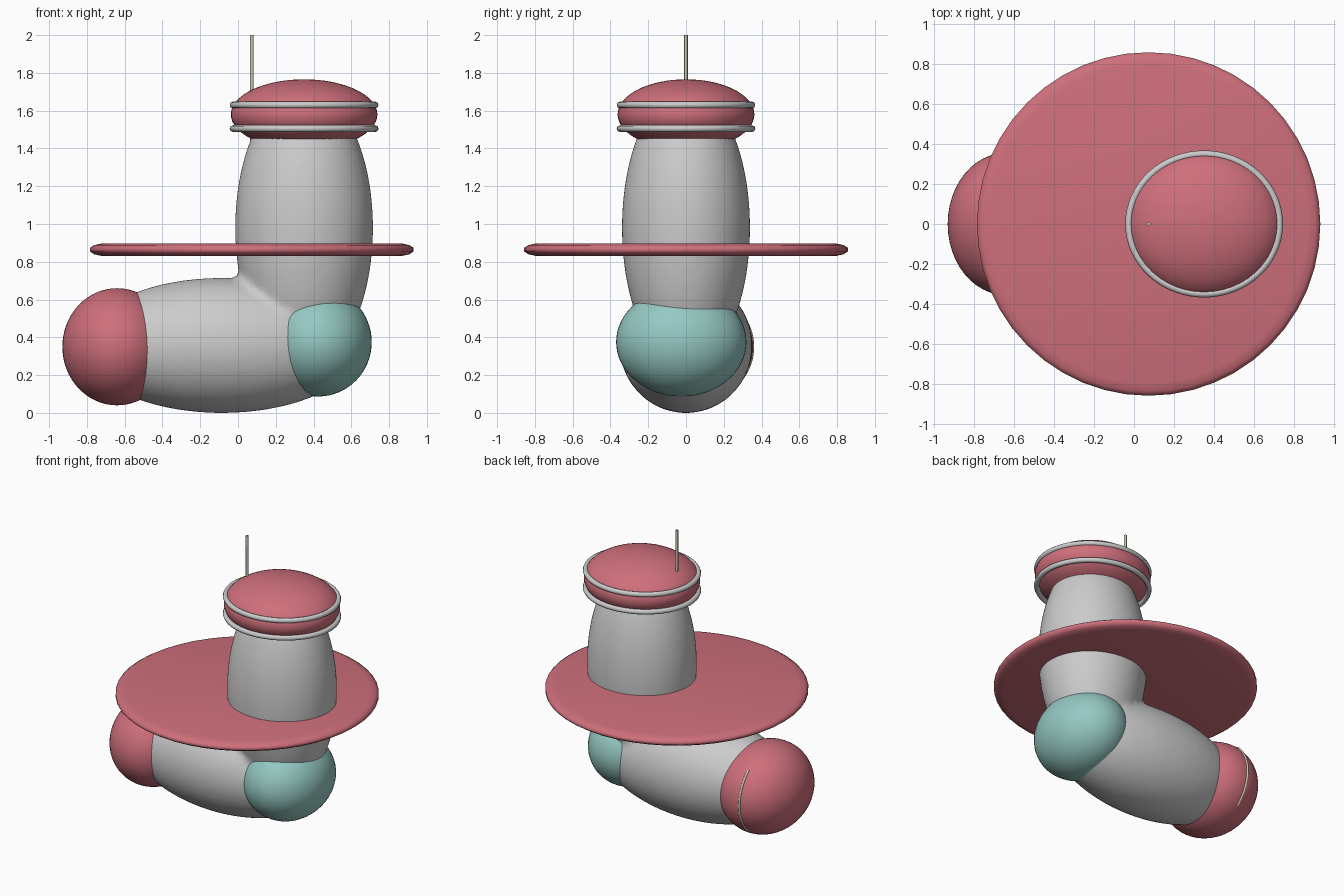
import bpy, bmesh, math
from mathutils import Matrix

if "Cube" in bpy.data.objects:
    bpy.data.objects.remove(bpy.data.objects["Cube"])


def material(name, rgb):
    m = bpy.data.materials.new(name)
    m.diffuse_color = (*rgb, 1)
    m.use_nodes = True
    m.node_tree.nodes["Principled BSDF"].inputs["Base Color"].default_value = m.diffuse_color
    return m


RED = material("red", (0.62, 0.16, 0.20))
TEAL = material("teal", (0.30, 0.58, 0.54))
BEIGE = material("beige", (0.60, 0.56, 0.44))


def finish(bm, name, mat=None, smooth=True):
    bmesh.ops.recalc_face_normals(bm, faces=bm.faces)
    me = bpy.data.meshes.new(name)
    bm.to_mesh(me)
    bm.free()
    for p in me.polygons:
        p.use_smooth = smooth
    ob = bpy.data.objects.new(name, me)
    bpy.context.collection.objects.link(ob)
    if mat:
        me.materials.append(mat)
    return ob


def add_ellipsoid(bm, centre, radii):
    bmesh.ops.create_uvsphere(bm, u_segments=48, v_segments=32, radius=1,
                              matrix=Matrix.Translation(centre) @ Matrix.Diagonal((*radii, 1)))


def ellipsoid(name, centre, radii, mat):
    bm = bmesh.new()
    add_ellipsoid(bm, centre, radii)
    return finish(bm, name, mat)


def tube(name, points, radius, mat=None, cyclic=False):
    cu = bpy.data.curves.new(name, 'CURVE')
    cu.dimensions = '3D'
    cu.bevel_depth = radius
    cu.bevel_resolution = 2
    cu.use_fill_caps = True
    sp = cu.splines.new('POLY')
    sp.points.add(len(points) - 1)
    for p, co in zip(sp.points, points):
        p.co = (*co, 1)
    sp.use_cyclic_u = cyclic
    sp.use_smooth = True
    ob = bpy.data.objects.new(name, cu)
    bpy.context.collection.objects.link(ob)
    if mat:
        cu.materials.append(mat)
    return ob


# Leg and foot fused into one soft body
bm = bmesh.new()
add_ellipsoid(bm, (0.35, 0, 0.98), (0.366, 0.34, 0.74))
add_ellipsoid(bm, (-0.085, 0, 0.357), (0.74, 0.352, 0.358))
body = finish(bm, "sock_body")
rm = body.modifiers.new("fuse", 'REMESH')
rm.mode = 'VOXEL'
rm.voxel_size = 0.02
rm.use_smooth_shade = True
sm = body.modifiers.new("soften", 'SMOOTH')
sm.factor = 0.5
sm.iterations = 10

# Toe, heel and cuff
ellipsoid("toe", (-0.64, 0, 0.35), (0.29, 0.355, 0.31), RED)
ellipsoid("heel", (0.425, -0.025, 0.375), (0.283, 0.345, 0.288), TEAL)
ellipsoid("cuff", (0.35, 0, 1.58), (0.388, 0.362, 0.186), RED)

# Two oval rings around the cuff
N = 64
for name, z in (("lower_ring", 1.505), ("upper_ring", 1.63)):
    tube(name, [(0.35 + 0.376 * math.cos(2 * math.pi * i / N),
                 0.349 * math.sin(2 * math.pi * i / N), z) for i in range(N)],
         0.018, cyclic=True)

# Wide disc with a bevelled rim
bm = bmesh.new()
profile = [(0.0, 0.831), (0.795, 0.831), (0.835, 0.84), (0.857, 0.855),
           (0.857, 0.874), (0.835, 0.888), (0.795, 0.897), (0.0, 0.897)]
verts = [bm.verts.new((r, 0, z)) for r, z in profile]
edges = [bm.edges.new(pair) for pair in zip(verts, verts[1:])]
bmesh.ops.spin(bm, geom=verts + edges, cent=(0, 0, 0), axis=(0, 0, 1),
               angle=2 * math.pi, steps=48, use_duplicate=False)
bmesh.ops.remove_doubles(bm, verts=bm.verts, dist=1e-4)
bmesh.ops.translate(bm, verts=bm.verts, vec=(0.073, 0, 0))
finish(bm, "disc", RED)

# Hanging string
tube("hanging_string", [(0.073, 0, 1.38), (0.073, 0, 2.0)], 0.01, BEIGE)

# Stitched arc on the back side of the toe
arc = [math.radians(-45 + 90 * i / 20) for i in range(21)]
tube("toe_stitch", [(-0.67, 0.353 * math.cos(a), 0.35 + 0.308 * math.sin(a)) for a in arc],
     0.008, BEIGE)
